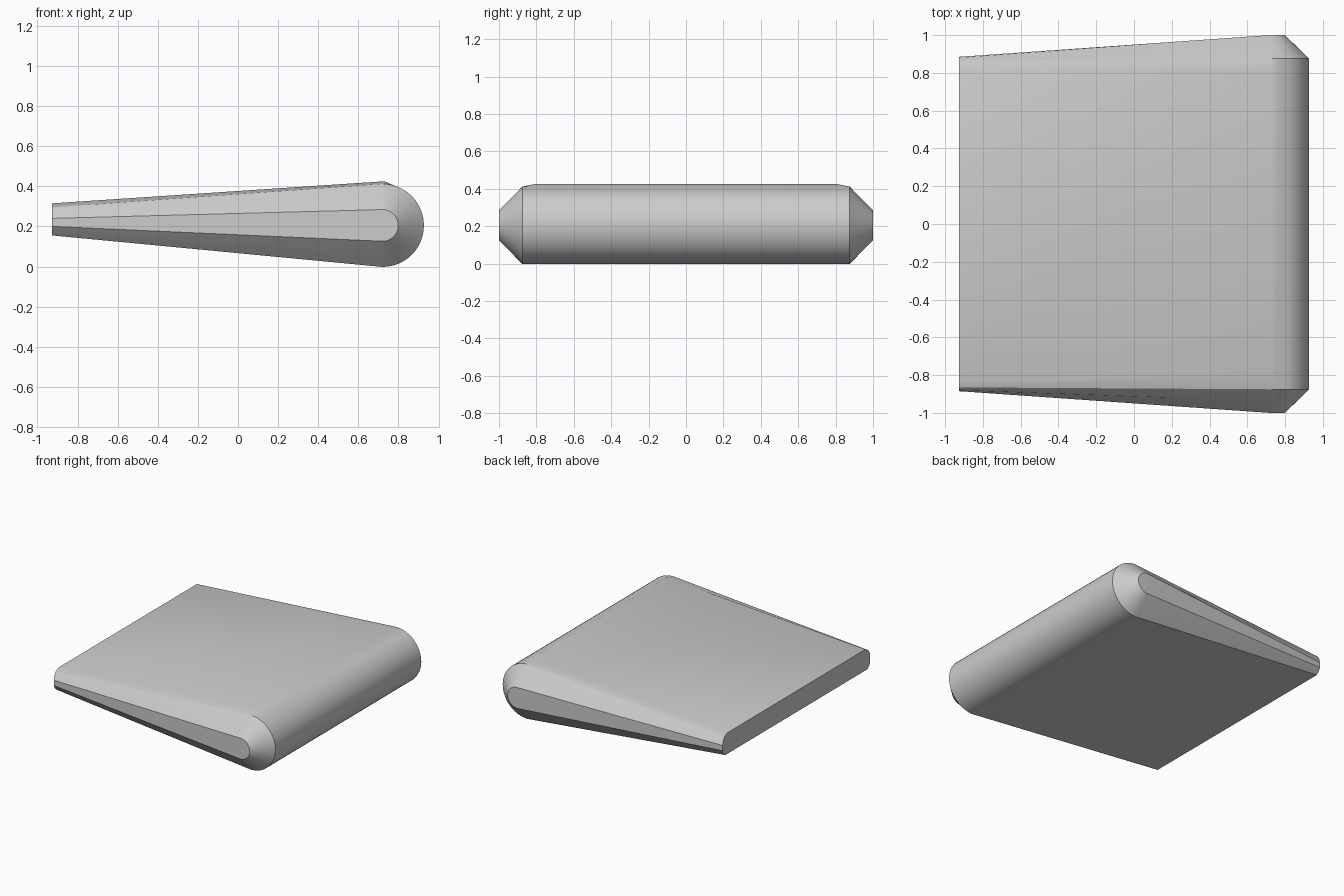
import bpy, bmesh
from math import sin, cos, radians

if "Cube" in bpy.data.objects:
    bpy.data.objects.remove(bpy.data.objects["Cube"], do_unlink=True)

TAIL_X, NOSE_X, NOSE_Z = -0.927, 0.72, 0.205
CORNER = (0.73, 0.425)
STEPS = 24
ANGLES = [radians(90 - 180 * i / STEPS) for i in range(STEPS + 1)]
TANGENT = STEPS // 6  # step where the top bevel meets the round nose


def ring(radius, y, tail_top, tail_low):
    """Side outline: thin tail top, round nose, thin tail bottom."""
    nose = [(NOSE_X + radius * cos(a), y, NOSE_Z + radius * sin(a)) for a in ANGLES]
    return [(TAIL_X, *tail_top)] + nose + [(TAIL_X, *tail_low)]


# Outlines from the body out to the narrow side cap
shoulder = ring(0.207, 0.875, (0.865, 0.295), (0.852, 0.155))
middle = ring(0.143, 0.9375, (0.88, 0.27), (0.876, 0.178))
cap = ring(0.079, 1.0, (0.885, 0.24), (0.885, 0.2))

# Main body outline: flat bevel rising to the top corner
body = list(shoulder)
body[0] = (TAIL_X, 0.83, 0.315)
end = shoulder[1 + TANGENT]
for i in range(TANGENT):
    t = i / TANGENT
    body[1 + i] = (CORNER[0] + (end[0] - CORNER[0]) * t,
                   0.81 + (end[1] - 0.81) * t,
                   CORNER[1] + (end[2] - CORNER[1]) * t)

half = [cap, middle, shoulder, body]
outlines = [[(x, -y, z) for x, y, z in r] for r in half] + half[::-1]

# Skin the outlines into one closed wedge
bm = bmesh.new()
rings = [[bm.verts.new(p) for p in r] for r in outlines]
for a, b in zip(rings, rings[1:]):
    for i in range(len(a) - 1):
        bm.faces.new((a[i], a[i + 1], b[i + 1], b[i]))

# Side strips, half-round side caps and flat tail
for r in (rings[0], rings[-1]):
    bm.faces.new((r[0], r[1], r[-2], r[-1]))
    bm.faces.new(r[1:-1])
bm.faces.new([r[0] for r in rings] + [r[-1] for r in reversed(rings)])

bmesh.ops.remove_doubles(bm, verts=bm.verts, dist=0.0005)
bmesh.ops.recalc_face_normals(bm, faces=bm.faces)
mesh = bpy.data.meshes.new("wedge_body")
bm.to_mesh(mesh)
bm.free()

wedge = bpy.data.objects.new("wedge_body", mesh)
bpy.context.collection.objects.link(wedge)

# Plain grey finish
grey = bpy.data.materials.new("light_grey")
grey.use_nodes = True
colour = (0.6, 0.6, 0.6, 1.0)
grey.diffuse_color = colour
grey.node_tree.nodes["Principled BSDF"].inputs["Base Color"].default_value = colour
mesh.materials.append(grey)

# Smooth the rounds, keep the creases
bpy.ops.object.select_all(action="DESELECT")
wedge.select_set(True)
bpy.context.view_layer.objects.active = wedge
bpy.ops.object.shade_smooth_by_angle(angle=radians(25))
